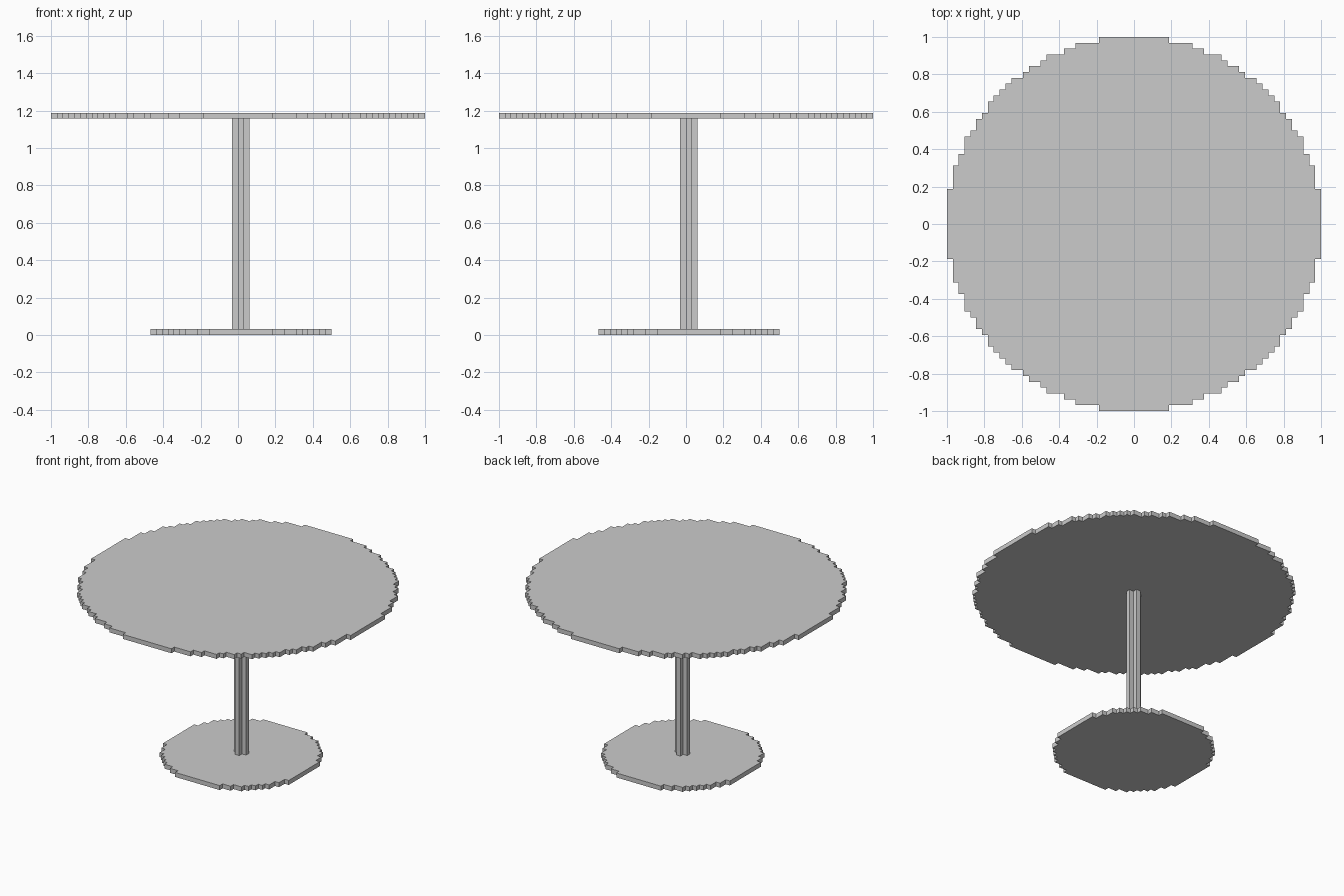
import bpy, bmesh

if "Cube" in bpy.data.objects:
    bpy.data.objects.remove(bpy.data.objects["Cube"])

U = 2 / 64  # block size of the stepped outlines


def row_extents(radius, offset):
    """Half-width in blocks for each row of a stepped disc centred at offset."""
    rows = []
    n = int(radius) + 1
    for j in range(-n, n + 1):
        cells = [i for i in range(-n, n + 1)
                 if (i + offset) ** 2 + (j + offset) ** 2 < radius ** 2]
        if cells:
            rows.append((j, cells[0], cells[-1] + 1))
    return rows


def stepped_disc(name, radius, offset, z0, z1):
    """Extruded disc with a block-stepped rim; all units are blocks."""
    right, left = [], []
    for j, a, b in row_extents(radius, offset):
        for side, x in ((right, b), (left, a)):
            if len(side) > 1 and side[-1][0] == x:
                side[-1] = (x, j + 1)      # extend a straight run
            else:
                side += [(x, j), (x, j + 1)]
    outline = right + left[::-1]

    bm = bmesh.new()
    base = bm.faces.new([bm.verts.new((x * U, y * U, z0 * U)) for x, y in outline])
    top = bmesh.ops.extrude_face_region(bm, geom=[base], use_keep_orig=True)
    moved = [g for g in top["geom"] if isinstance(g, bmesh.types.BMVert)]
    bmesh.ops.translate(bm, verts=moved, vec=(0, 0, (z1 - z0) * U))
    bmesh.ops.recalc_face_normals(bm, faces=bm.faces)
    mesh = bpy.data.meshes.new(name)
    bm.to_mesh(mesh)
    bm.free()
    obj = bpy.data.objects.new(name, mesh)
    bpy.context.collection.objects.link(obj)
    return obj


# Round foot, one block thick, centred on a block
stepped_disc("foot_plate", 16, 0, 0, 1)
# Central column with a plus-shaped section
stepped_disc("column", 1.2, 0, 1, 37)
# Round table top, centred between blocks
stepped_disc("table_top", 32.01, 0.5, 37, 38)
